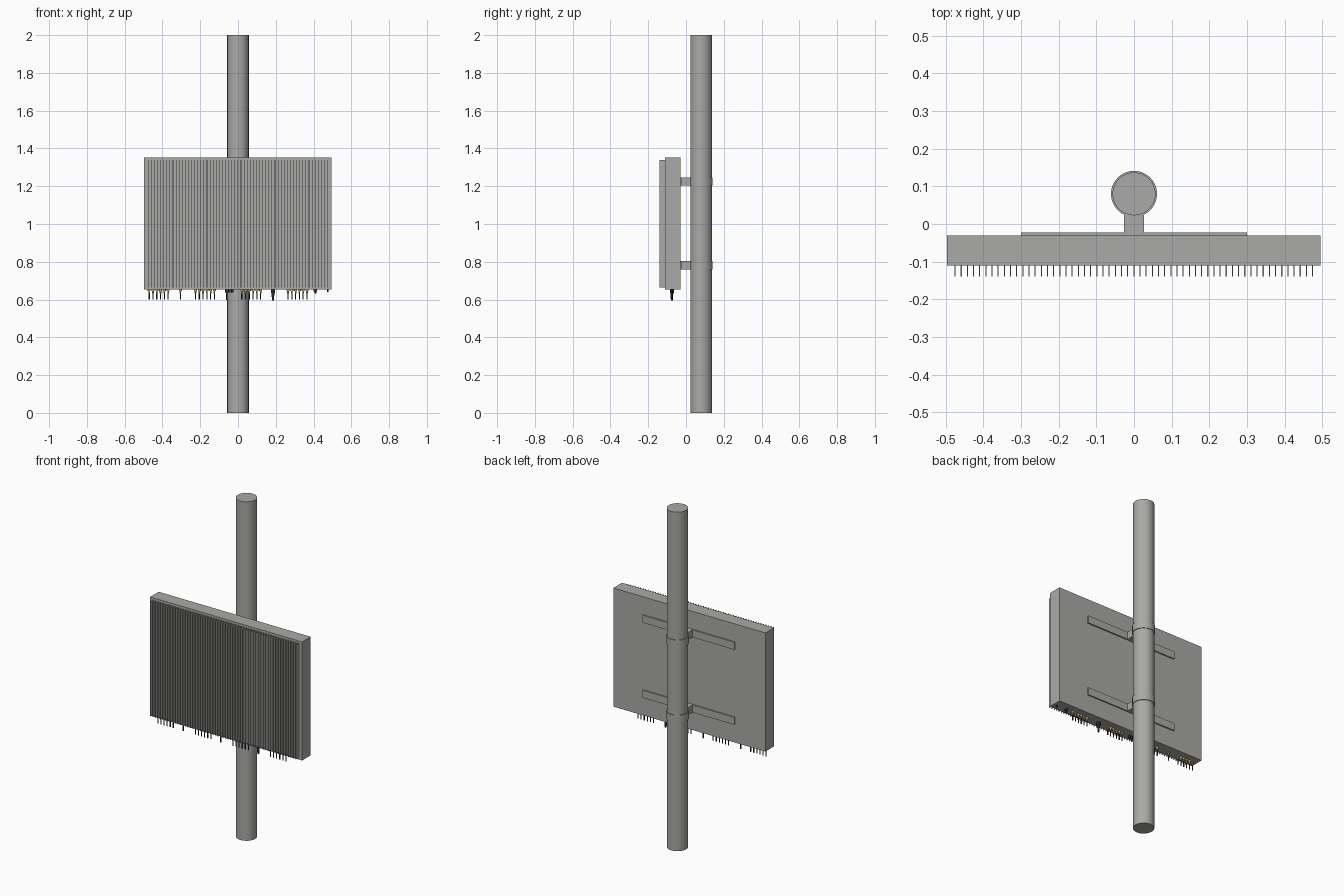
import bpy, bmesh, math
from mathutils import Matrix, Vector

if "Cube" in bpy.data.objects:
    bpy.data.objects.remove(bpy.data.objects["Cube"])


def material(name, rgb):
    m = bpy.data.materials.new(name)
    m.diffuse_color = (*rgb, 1)
    m.use_nodes = True
    m.node_tree.nodes["Principled BSDF"].inputs["Base Color"].default_value = m.diffuse_color
    return m


GREY = material("grey_metal", (0.40, 0.40, 0.385))
BLACK = material("black_rubber", (0.025, 0.025, 0.03))
GOLD = material("brass", (0.62, 0.48, 0.16))


def add_box(bm, lo, hi):
    lo, hi = Vector(lo), Vector(hi)
    mat = Matrix.Translation((lo + hi) / 2) @ Matrix.Diagonal((*(hi - lo), 1))
    bmesh.ops.create_cube(bm, size=1, matrix=mat)


def add_rod(bm, x, y, z0, z1, r, sides=12, r_top=None):
    bmesh.ops.create_cone(bm, cap_ends=True, segments=sides, radius1=r,
                          radius2=r if r_top is None else r_top, depth=z1 - z0,
                          matrix=Matrix.Translation((x, y, (z0 + z1) / 2)))


def finish(bm, name, mat, smooth=False):
    me = bpy.data.meshes.new(name)
    bm.to_mesh(me)
    bm.free()
    me.materials.append(mat)
    ob = bpy.data.objects.new(name, me)
    bpy.context.collection.objects.link(ob)
    if smooth:
        bpy.ops.object.select_all(action='DESELECT')
        ob.select_set(True)
        bpy.context.view_layer.objects.active = ob
        bpy.ops.object.shade_smooth_by_angle(angle=math.radians(35))


POLE_Y = 0.08

# Mounting pole
bm = bmesh.new()
add_rod(bm, 0, POLE_Y, 0, 2, 0.057, 48)
finish(bm, "pole", GREY, True)

# Clamp collars, arms and back straps
for label, z in (("upper", 1.225), ("lower", 0.782)):
    bm = bmesh.new()
    add_rod(bm, 0, POLE_Y, z - 0.022, z + 0.022, 0.061, 48)
    finish(bm, label + "_collar", GREY, True)
    bm = bmesh.new()
    add_box(bm, (-0.026, -0.03, z - 0.022), (0.026, 0.04, z + 0.022))
    finish(bm, label + "_arm", GREY)
    bm = bmesh.new()
    add_box(bm, (-0.3, -0.032, z - 0.022), (0.3, -0.022, z + 0.022))
    finish(bm, label + "_strap", GREY)

# Equipment housing
bm = bmesh.new()
add_box(bm, (-0.497, -0.11, 0.652), (0.495, -0.03, 1.352))
finish(bm, "housing", GREY)

# Cooling fins across the front
bm = bmesh.new()
FINS = 59
for i in range(FINS):
    x = -0.475 + 0.949 * i / (FINS - 1)
    add_box(bm, (x - 0.0014, -0.14, 0.665), (x + 0.0014, -0.109, 1.34))
finish(bm, "cooling_fins", GREY)

# Underside connectors: brass sockets with thin cables
PORT_Y, BASE = -0.075, 0.653
ports = [start + 0.02 * i for start in (-0.47, -0.225, 0.02, 0.265) for i in range(6)]
ports.append(-0.305)
brass, cables = bmesh.new(), bmesh.new()
for x in ports:
    add_rod(brass, x, PORT_Y, 0.644, BASE, 0.008)
    add_rod(brass, x, PORT_Y, 0.632, 0.644, 0.0045)
    add_rod(cables, x, PORT_Y, 0.6, 0.634, 0.003, 8)
finish(brass, "brass_sockets", GOLD, True)
finish(cables, "signal_cables", BLACK, True)

# Black power plug, small glands and caps
bm = bmesh.new()
add_rod(bm, 0.185, PORT_Y, 0.635, BASE, 0.011, 16)
add_rod(bm, 0.185, PORT_Y, 0.595, 0.635, 0.005, 12, 0.008)
for x in (-0.062, -0.046, -0.03):
    add_rod(bm, x, PORT_Y, 0.637, BASE, 0.0065)
add_rod(bm, -0.06, PORT_Y, 0.597, 0.637, 0.003, 8)
add_rod(bm, 0.41, PORT_Y, 0.642, BASE, 0.009)
add_rod(bm, 0.41, PORT_Y, 0.632, 0.642, 0.005)
add_rod(bm, 0.475, PORT_Y, 0.64, BASE, 0.004)
finish(bm, "plugs_and_caps", BLACK, True)
